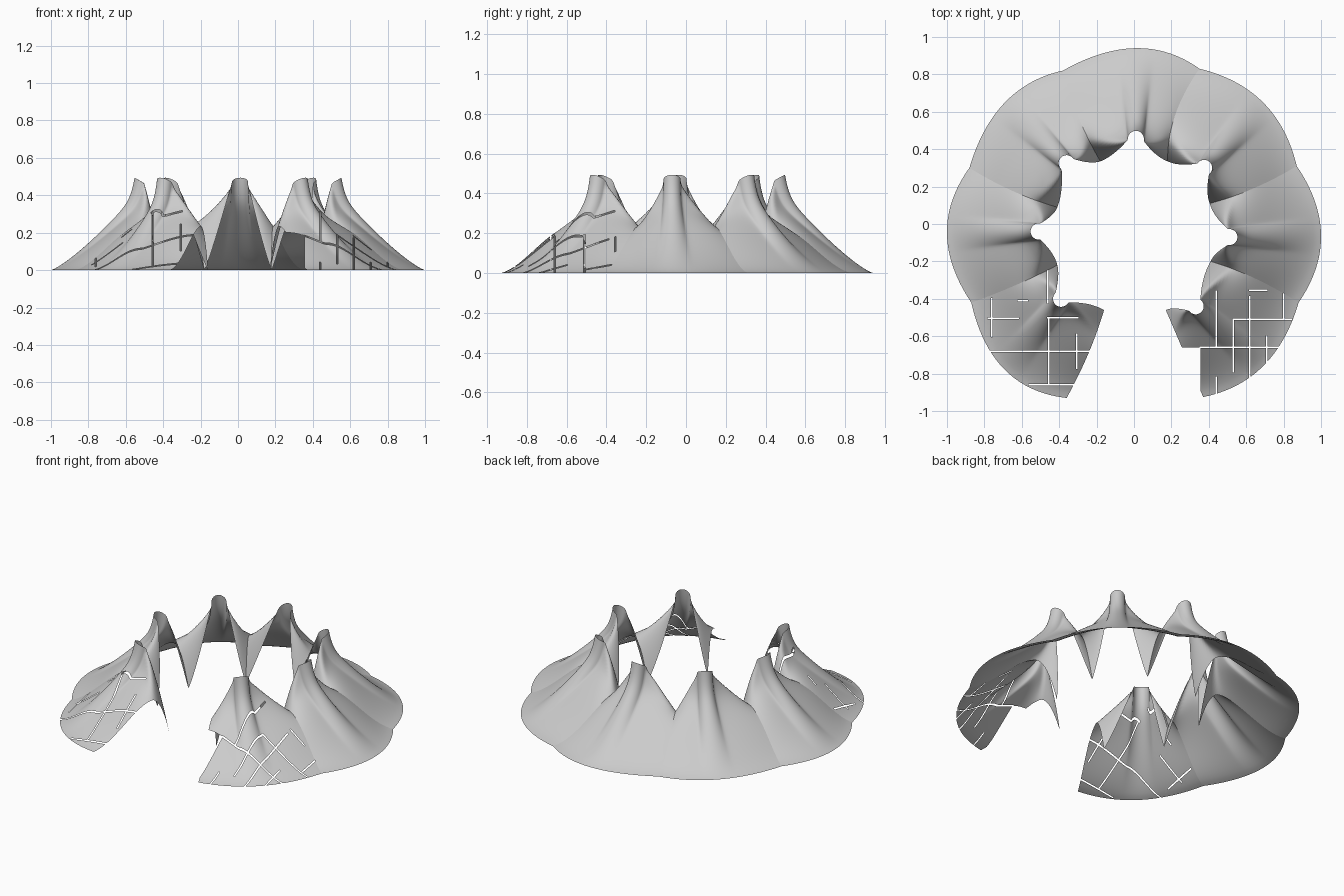
import bpy, bmesh, math
from mathutils import Vector

if "Cube" in bpy.data.objects:
    bpy.data.objects.remove(bpy.data.objects["Cube"])

NU, NV, LIM = 56, 32, .36

# seams between petals, clockwise from front left: inner foot, outer foot, sideways bow
SEAMS = [((-.16, -.46), (-.36, -.93), (.015, 0)),
         ((-.41, -.22), (-.87, -.42), (0, -.01)),
         ((-.41, .09), (-.88, .30), (0, -.02)),
         ((-.18, .335), (-.38, .82), (-.02, 0)),
         ((.18, .335), (.35, .83), (-.045, 0)),
         ((.405, .11), (.87, .31), (0, -.02)),
         ((.41, -.20), (.88, -.42), (0, .02)),
         ((.17, -.46), (.37, -.925), (0, 0))]
# petals: name, mast-ring centre, middle of outer edge
PETALS = [("front_left", (-.39, -.40), (-.69, -.78)),
          ("left", (-.51, -.04), (-1.0, -.05)),
          ("back_left", (-.36, .325), (-.69, .65)),
          ("back", (.01, .455), (.01, .94)),
          ("back_right", (.375, .30), (.69, .65)),
          ("right", (.51, -.07), (1.0, -.06)),
          ("front_right", (.33, -.44), (.69, -.76))]
# slots cut in the two front petals: (x0, x1, y0, y1) as centre lines
SLOTS = {
    "front_left": [(-.78, -.62, -.505, -.505), (-.46, -.30, -.50, -.50), (-.79, -.24, -.68, -.68),
                   (-.56, -.30, -.86, -.86), (-.62, -.57, -.41, -.41), (-.46, -.46, -.42, -.25),
                   (-.76, -.76, -.60, -.40), (-.455, -.455, -.86, -.50), (-.305, -.305, -.77, -.59)],
    "front_right": [(.62, .71, -.355, -.355), (.53, .84, -.51, -.51), (.355, .78, -.66, -.66),
                    (.44, .44, -.66, -.36), (.53, .53, -.79, -.51), (.62, .62, -.84, -.39),
                    (.44, .44, -.91, -.82), (.71, .71, -.74, -.60), (.80, .80, -.50, -.35)]}


def inner_edge(u, a, b, c, d):
    """Ground foot, up to the mast ring, round it, down to the next foot."""
    e, a0, r = Vector((d.y, -d.x)), math.radians(100), .043

    def ring(ang):
        p = c + (d * math.cos(ang) + e * math.sin(ang)) * r
        return Vector((p.x, p.y, .47 + .024 * math.cos(ang)))
    if LIM <= u <= 1 - LIM:
        return ring(-a0 + 2 * a0 * (u - LIM) / (1 - 2 * LIM)), 0
    foot, end, s = (a, ring(-a0), 1 - u / LIM) if u < LIM else (b, ring(a0), 1 - (1 - u) / LIM)
    p = end.xy.lerp(foot, s) - d * .015 * 4 * s * (1 - s)
    return Vector((p.x, p.y, end.z * (1 - s) ** 1.15)), s


def height(z_in, s, v):
    """Rise from the inner edge to a crest, then fall to the ground.
    s is 0 at the mast ring and 1 at the seam."""
    crest_v = .25 * s
    crest = z_in if s == 0 else .466 - .231 * s ** .9
    if v < crest_v:
        return z_in + (crest - z_in) * (1 - (1 - v / crest_v) ** 2)
    x = (v - crest_v) / (1 - crest_v)
    at_mast = (1 - x) ** 1.25 * (.8 + .2 * math.exp(-20 * x))
    at_seam = (1 - x) * (1 + .855 * x - 1.48 * x * x)
    return crest * (at_mast * (1 - s) + at_seam * s)


def petal_grid(left, right, centre, mid):
    c, m = Vector(centre), Vector(mid)
    a, b, oa, ob = (Vector(q) for q in (left[0], right[0], left[1], right[1]))
    d = (m - (oa + ob) / 2).normalized() + (m - c).normalized() * 2
    d.normalize()
    grid = []
    for i in range(NU + 1):
        u = i / NU
        p0, s = inner_edge(u, a, b, c, d)
        out = oa * (1 - u) * (1 - 2 * u) + m * 4 * u * (1 - u) + ob * u * (2 * u - 1)
        bow = Vector((left if u < .5 else right)[2]) * s ** 1.3
        row = []
        for j in range(NV + 1):
            v = (j / NV) ** 1.5
            p = p0.xy.lerp(out, v) + bow * 4 * v * (1 - v)
            row.append(Vector((p.x, p.y, height(p0.z, s, v))))
        grid.append(row)
    # soften the heights sideways
    for _ in range(3):
        old = [[p.z for p in row] for row in grid]
        for i in range(1, NU):
            for j in range(1, NV):
                grid[i][j].z = old[i][j] * .5 + (old[i - 1][j] + old[i + 1][j]) * .25
    return grid


def cut_box(bm, x0, x1, y0, y1):
    """Remove everything above and below a rectangle on the plan."""
    for co, no in (((x0, 0, 0), (1, 0, 0)), ((x1, 0, 0), (1, 0, 0)),
                   ((0, y0, 0), (0, 1, 0)), ((0, y1, 0), (0, 1, 0))):
        near = [f for f in bm.faces
                if max(v.co.x for v in f.verts) > x0 - .01 and min(v.co.x for v in f.verts) < x1 + .01
                and max(v.co.y for v in f.verts) > y0 - .01 and min(v.co.y for v in f.verts) < y1 + .01]
        geom = set(near)
        for f in near:
            geom.update(f.edges)
            geom.update(f.verts)
        if geom:
            bmesh.ops.bisect_plane(bm, geom=list(geom), dist=1e-5, plane_co=co, plane_no=no)
    dead = []
    for f in bm.faces:
        p = f.calc_center_median()
        if x0 < p.x < x1 and y0 < p.y < y1:
            dead.append(f)
    bmesh.ops.delete(bm, geom=dead, context='FACES')


# fabric petals
for k, (name, centre, mid) in enumerate(PETALS):
    grid = petal_grid(SEAMS[k], SEAMS[k + 1], centre, mid)
    bm = bmesh.new()
    vs = [[bm.verts.new(p) for p in row] for row in grid]
    for i in range(NU):
        for j in range(NV):
            bm.faces.new((vs[i][j], vs[i + 1][j], vs[i + 1][j + 1], vs[i][j + 1]))
    for x0, x1, y0, y1 in SLOTS.get(name, []):
        h = .004
        cut_box(bm, x0 - h, x1 + h, y0 - h, y1 + h)
    # missing corner panel of the front right petal
    if name == "front_right":
        cut_box(bm, .1, .355, -1.1, -.66)
    for f in bm.faces:
        f.smooth = True
    mesh = bpy.data.meshes.new(name + "_canopy")
    bm.to_mesh(mesh)
    bm.free()
    bpy.context.collection.objects.link(bpy.data.objects.new(name + "_canopy", mesh))
